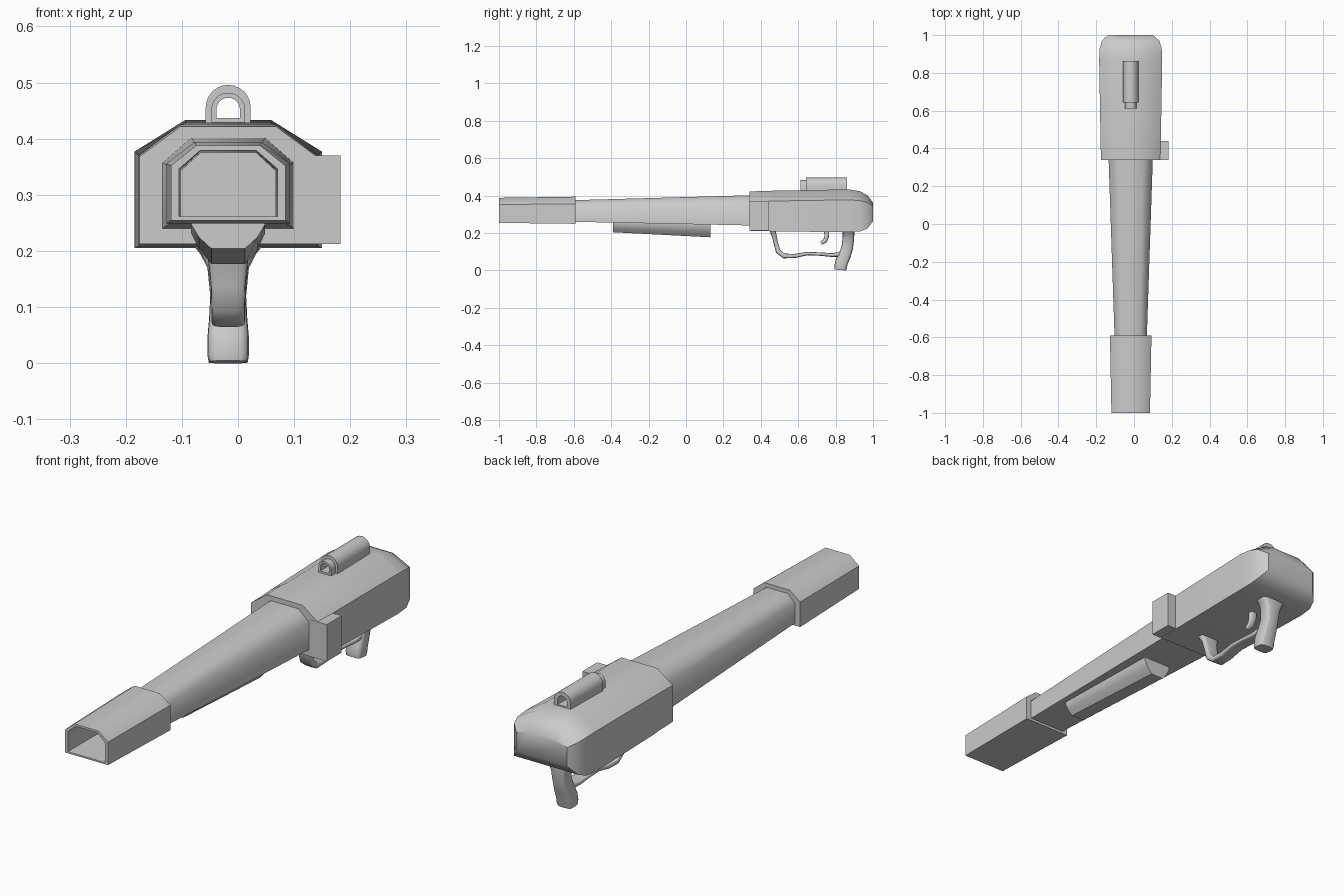
import bpy, bmesh, math
from mathutils import Vector

CX = -0.0175  # centre line of the weapon


def finish(name, rings, closed_loop=False, angle=35):
    """Skin a list of equal-length rings into an object."""
    bm = bmesh.new()
    vs = [[bm.verts.new(p) for p in r] for r in rings]
    n = len(rings[0])
    pairs = list(zip(vs, vs[1:]))
    if closed_loop:
        pairs.append((vs[-1], vs[0]))
    for a, b in pairs:
        for i in range(n):
            j = (i + 1) % n
            bm.faces.new((a[i], a[j], b[j], b[i]))
    if not closed_loop:
        bm.faces.new(vs[0])
        bm.faces.new(vs[-1])
    bmesh.ops.recalc_face_normals(bm, faces=bm.faces)
    me = bpy.data.meshes.new(name)
    bm.to_mesh(me)
    bm.free()
    ob = bpy.data.objects.new(name, me)
    bpy.context.collection.objects.link(ob)
    bpy.ops.object.select_all(action='DESELECT')
    bpy.context.view_layer.objects.active = ob
    ob.select_set(True)
    bpy.ops.object.shade_smooth_by_angle(angle=math.radians(angle))
    return ob


def section(y, hw, z0, zs, z1, tw):
    """Box section with chamfered upper corners."""
    pts = [(-hw, z0), (hw, z0), (hw, zs), (tw, z1), (-tw, z1), (-hw, zs)]
    return [(CX + x, y, z) for x, z in pts]


def sweep(name, path, power=0.5, n=16):
    """Rounded bar along (y, z, half thickness, half width) stations."""
    rings = []
    for i, (y, z, t, w) in enumerate(path):
        a, b = path[max(i - 1, 0)], path[min(i + 1, len(path) - 1)]
        d = Vector((0, b[0] - a[0], b[1] - a[1])).normalized()
        nrm = Vector((0, -d.z, d.y))
        ring = []
        for k in range(n):
            c, s = math.cos(math.tau * k / n), math.sin(math.tau * k / n)
            u = math.copysign(abs(c) ** power, c) * w
            v = math.copysign(abs(s) ** power, s) * t
            ring.append(Vector((CX + u, y, z)) + nrm * v)
        rings.append(ring)
    return finish(name, rings, angle=50)


def arch(y, r, zc, zb, n=12):
    """Round-topped arch outline."""
    top = [(r * math.cos(math.pi * k / n), zc + r * math.sin(math.pi * k / n)) for k in range(n + 1)]
    return [(CX + x, y, z) for x, z in [(r, zb)] + top + [(-r, zb)]]


def tube(name, y0, y1, ro, ri, zc):
    """Arched tube open at both ends."""
    finish(name, [arch(y0, ro, zc, 0.42), arch(y1, ro, zc, 0.42),
                  arch(y1, ri, zc, 0.437), arch(y0, ri, zc, 0.437)], True)


# receiver with rounded rear
finish("receiver", [
    section(0.34, 0.158, 0.212, 0.368, 0.422, 0.085),
    section(0.44, 0.159, 0.210, 0.370, 0.425, 0.085),
    section(0.47, 0.160, 0.208, 0.371, 0.426, 0.077),
    section(0.87, 0.167, 0.205, 0.377, 0.433, 0.077),
    section(0.93, 0.164, 0.208, 0.373, 0.423, 0.076),
    section(0.97, 0.152, 0.224, 0.363, 0.402, 0.072),
    section(1.00, 0.120, 0.262, 0.343, 0.362, 0.065)], angle=40)

# tapered barrel
finish("barrel", [section(-0.61, 0.085, 0.26, 0.343, 0.375, 0.050),
                  section(0.36, 0.1175, 0.24, 0.357, 0.402, 0.066)], angle=50)

# hollow muzzle sleeve
finish("muzzle", [section(-0.59, 0.110, 0.249, 0.356, 0.394, 0.060),
                  section(-1.00, 0.102, 0.254, 0.352, 0.388, 0.057),
                  section(-1.00, 0.088, 0.261, 0.346, 0.379, 0.050),
                  section(-0.59, 0.086, 0.261, 0.344, 0.377, 0.050)], True, angle=50)

# side block at the receiver front
finish("side_block", [[(x, y, z) for x, z in
                       ((0.10, 0.212), (0.183, 0.212), (0.183, 0.37), (0.10, 0.37))]
                      for y in (0.339, 0.44)])

# under-barrel fore grip
def keel(y, z0, z1):
    h = z1 - z0
    pts = [(0.066, 1), (0.066, 0.75), (0.052, 0.35), (0.030, 0), (-0.030, 0),
           (-0.052, 0.35), (-0.066, 0.75), (-0.066, 1)]
    return [(CX + x, y, z0 + h * f) for x, f in pts]


finish("fore_grip", [keel(-0.39, 0.204, 0.262), keel(0.13, 0.177, 0.25)], angle=40)

# top sight tube and its small front collar
tube("sight_tube", 0.642, 0.862, 0.040, 0.022, 0.456)
tube("sight_collar", 0.612, 0.642, 0.030, 0.021, 0.452)

# pistol grip
sweep("grip", [(0.868, 0.215, 0.031, 0.066), (0.869, 0.195, 0.031, 0.050),
               (0.868, 0.17, 0.031, 0.037), (0.862, 0.12, 0.031, 0.032),
               (0.848, 0.08, 0.033, 0.034), (0.832, 0.045, 0.034, 0.037),
               (0.826, 0.015, 0.034, 0.037), (0.825, 0.002, 0.031, 0.035)])

# trigger guard
sweep("trigger_guard", [(0.462, 0.215, 0.016, 0.050), (0.472, 0.185, 0.013, 0.036),
                        (0.482, 0.14, 0.012, 0.031), (0.494, 0.10, 0.014, 0.030),
                        (0.525, 0.077, 0.013, 0.030), (0.58, 0.077, 0.011, 0.029),
                        (0.65, 0.090, 0.009, 0.029), (0.72, 0.087, 0.009, 0.029),
                        (0.78, 0.082, 0.010, 0.029), (0.84, 0.088, 0.014, 0.029)])

# trigger
sweep("trigger", [(0.752, 0.215, 0.014, 0.016), (0.752, 0.18, 0.012, 0.015),
                  (0.743, 0.157, 0.012, 0.014), (0.722, 0.145, 0.009, 0.012)])
